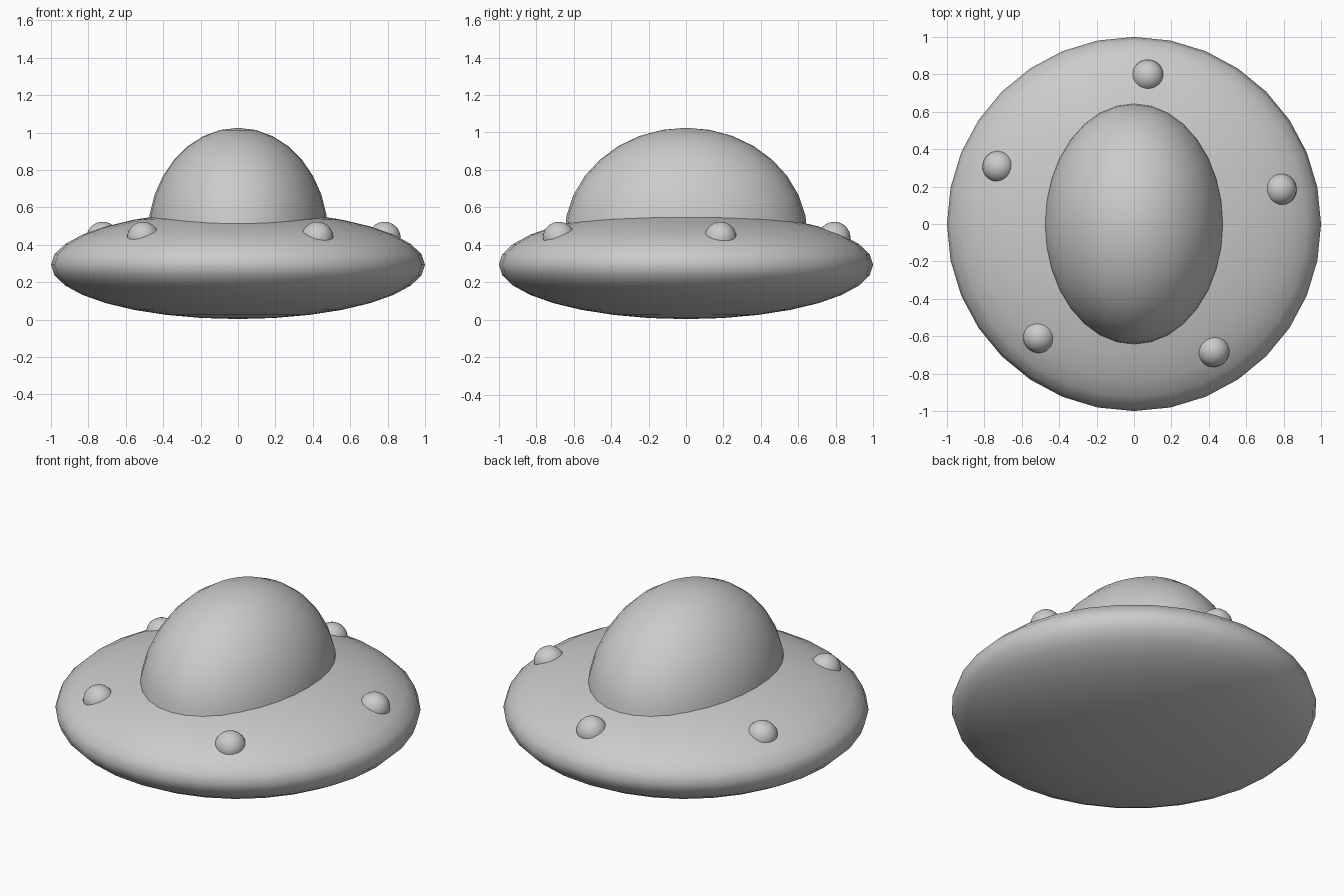
import bpy
import bmesh
import math

if "Cube" in bpy.data.objects:
    bpy.data.objects.remove(bpy.data.objects["Cube"])


def ellipsoid(name, centre, radii, segments=32, rings=16, half=False):
    """Smooth ellipsoid; half=True keeps only the upper part."""
    bm = bmesh.new()
    bmesh.ops.create_uvsphere(bm, u_segments=segments, v_segments=rings, radius=1)
    if half:
        low = [v for v in bm.verts if v.co.z < -0.01]
        bmesh.ops.delete(bm, geom=low, context='VERTS')
    bmesh.ops.scale(bm, vec=radii, verts=bm.verts)
    for f in bm.faces:
        f.smooth = True
    mesh = bpy.data.meshes.new(name)
    bm.to_mesh(mesh)
    bm.free()
    ob = bpy.data.objects.new(name, mesh)
    ob.location = centre
    bpy.context.collection.objects.link(ob)
    return ob


# Flattened saucer hull
ellipsoid("saucer_hull", (0, 0, 0.293), (1, 1, 0.29))

# Cabin dome, longer from front to back, seated inside the hull
ellipsoid("cabin_dome", (0, 0, 0.445), (0.483, 0.65, 0.58), half=True)

# Ring of five round lights half sunk in the hull
for i in range(5):
    a = math.radians(13.4 + 72 * i)
    ellipsoid(f"hull_light_{i + 1}",
              (0.01 + 0.795 * math.cos(a), 0.795 * math.sin(a), 0.437),
              (0.086, 0.086, 0.086))
